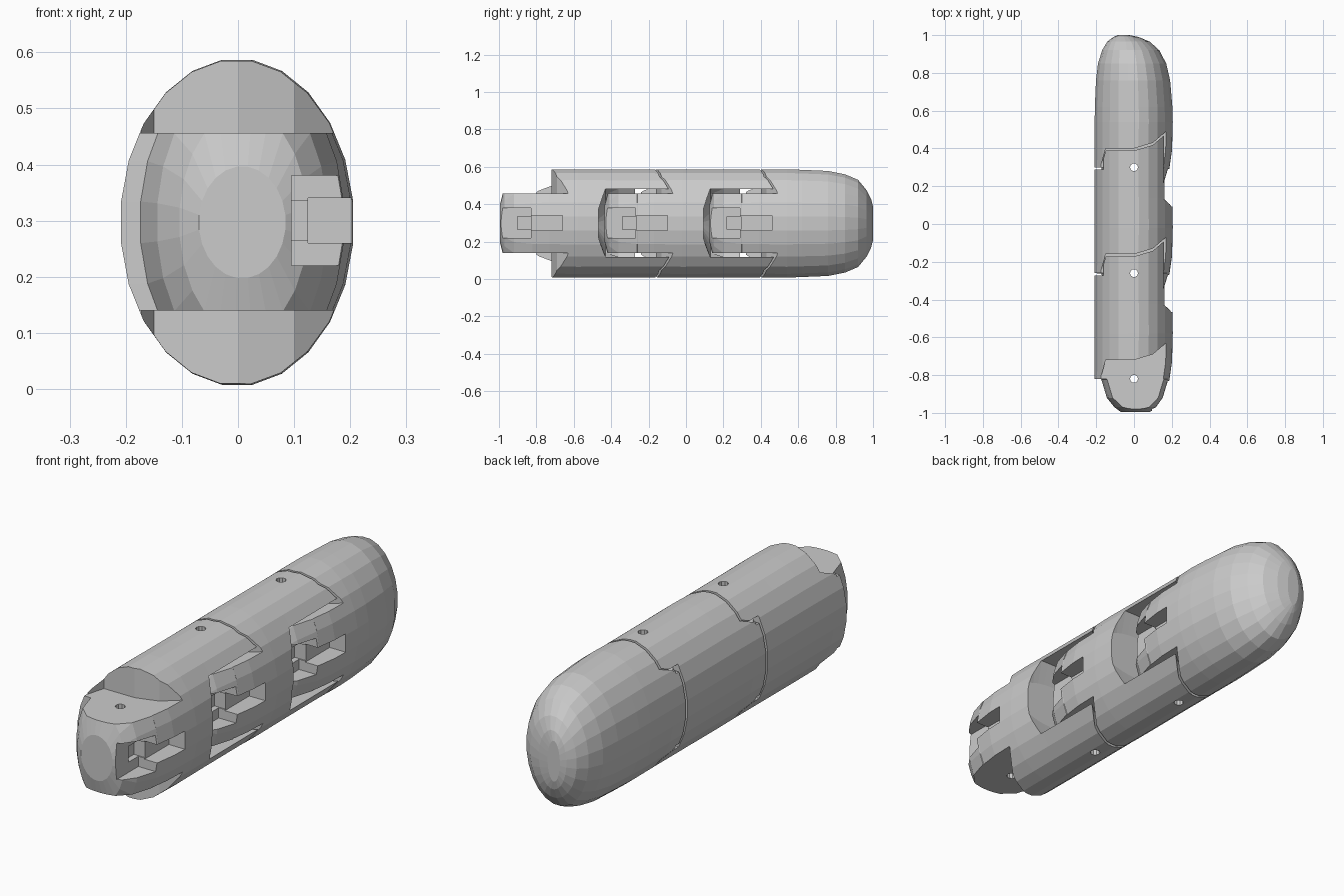
import bpy, bmesh, math

if "Cube" in bpy.data.objects:
    bpy.data.objects.remove(bpy.data.objects["Cube"])

CZ = 0.297          # height of the long axis
PITCH = 0.56        # spacing of the hinge pins


def make(name, verts, faces):
    me = bpy.data.meshes.new(name)
    bm = bmesh.new()
    vs = [bm.verts.new(v) for v in verts]
    for f in faces:
        bm.faces.new([vs[i] for i in f])
    bmesh.ops.recalc_face_normals(bm, faces=bm.faces)
    bm.to_mesh(me)
    bm.free()
    ob = bpy.data.objects.new(name, me)
    bpy.context.collection.objects.link(ob)
    return ob


def loft(name, rings, n=24, lo=-9, hi=9):
    """Elliptical rings (y, x left, x right, half height) joined along y."""
    verts, faces = [], []
    for y, a, b, hz in rings:
        for k in range(n):
            t = 2 * math.pi * (k + 0.5) / n
            z = CZ + hz * math.sin(t)
            verts.append(((a + b) / 2 + (b - a) / 2 * math.cos(t), y, min(max(z, lo), hi)))
    for r in range(len(rings) - 1):
        for k in range(n):
            m = (k + 1) % n
            faces.append((r*n + k, r*n + m, r*n + n + m, r*n + n + k))
    faces += [tuple(range(n)), tuple(range((len(rings) - 1) * n, len(rings) * n))]
    return make(name, verts, faces)


def prism(name, plan, z0, z1):
    n = len(plan)
    verts = [(x, y, z) for z in (z0, z1) for x, y in plan]
    faces = [(k, (k + 1) % n, n + (k + 1) % n, n + k) for k in range(n)]
    return make(name, verts, faces + [tuple(range(n)), tuple(range(n, 2 * n))])


def box(x0, x1, y0, y1, z0, z1):
    return prism("cutter", [(x0, y0), (x1, y0), (x1, y1), (x0, y1)], z0, z1)


def cut(ob, cutter):
    mod = ob.modifiers.new("cut", 'BOOLEAN')
    mod.operation, mod.solver, mod.object = 'DIFFERENCE', 'EXACT', cutter
    dg = bpy.context.evaluated_depsgraph_get()
    me = bpy.data.meshes.new_from_object(ob.evaluated_get(dg))
    ob.modifiers.clear()
    ob.data = me
    bpy.data.objects.remove(cutter)


def shoulder(h):
    """Curved plan line where one segment's ears meet the next segment."""
    return [(-.3, h + .02), (-.172, h + .02), (-.15, h + .1), (0, h + .1),
            (.1, h + .13), (.17, h + .19), (.3, h + .31)]


def pin_hole(ob, h):
    cut(ob, prism("cutter", [(.021 * math.cos(k * math.pi / 5), h + .021 * math.sin(k * math.pi / 5))
                             for k in range(10)], -.2, .8))


def segment(name, h, tip):
    # rounded tongue end, then the stop flange at the pin line
    rings = [(h - .175, -.07, .085, .10), (h - .15, -.105, .125, .20), (h - .1, -.145, .16, .26),
             (h - .002, -.175, .19, .285), (h, -.21, .19, .288),
             (h + .09, -.21, .203, .29), (h + .24, -.21, .207, .292)]
    if tip:   # rounded finger end
        rings += [(.62, -.209, .205, .289), (.76, -.203, .193, .283), (.85, -.192, .172, .265),
                  (.92, -.17, .135, .235), (.965, -.143, .085, .18), (.99, -.11, .025, .13),
                  (1.0, -.085, -.025, .09)]
    else:
        rings += [(h + .4, -.21, .206, .291), (h + .86, -.21, .205, .29)]
    ob = loft(name, rings)
    # leave only the central tongue behind the shoulder line
    back = [(.3, h - .3), (-.3, h - .3)]
    for z0, z1 in ((.456, .8), (-.2, .14)):
        cut(ob, prism("cutter", shoulder(h) + back, z0, z1))
    # tendon pocket and channel on the right side
    cut(ob, box(.095, .4, h - .3, h - .01, .22, .38))
    cut(ob, box(.07, .4, h - .08, h - .005, .265, .335))
    cut(ob, box(.125, .4, h - .05, h + .16, .26, .34))
    pin_hole(ob, h)
    if not tip:
        g = h + PITCH
        # fork slot, closed on the left by a thin wall
        cut(ob, loft("cutter", [(g - .207, -.13, .27, .1), (g - .17, -.165, .3, .24),
                                (g - .1, -.18, .3, .29), (g + .5, -.18, .3, .29)], 40, .118, .482))
        cut(ob, box(-.4, .4, g - .012, g + .6, .1181, .4819))
        # ear ends follow the next shoulder with a small gap
        cut(ob, prism("cutter", shoulder(g - .012) + [(.3, g + .6), (-.3, g + .6)], -.2, .8))
        pin_hole(ob, g)
    for p in ob.data.polygons:
        p.use_smooth = False


segment("base_segment", -.82, False)
segment("middle_segment", -.82 + PITCH, False)
segment("tip_segment", -.82 + 2 * PITCH, True)
